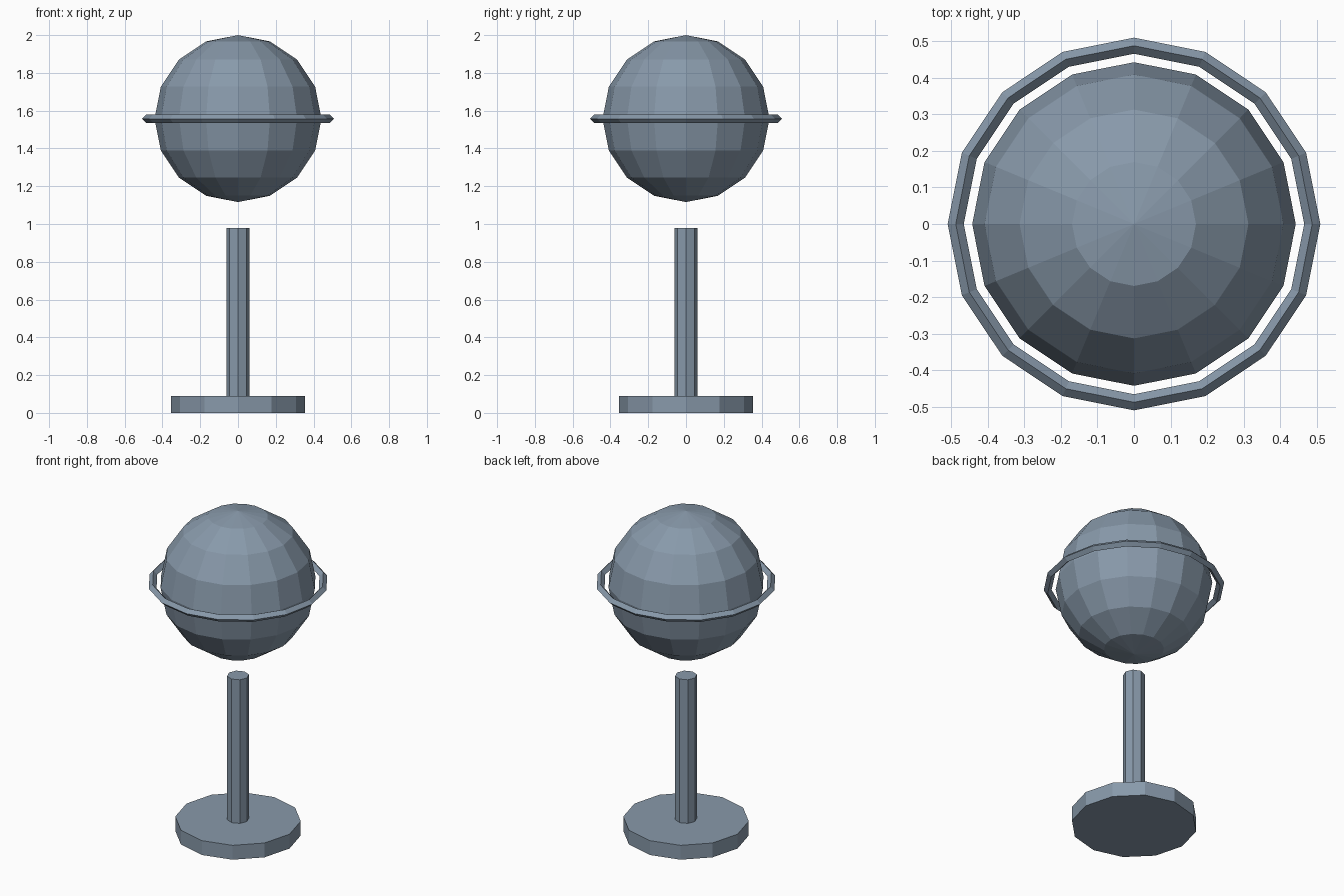
import bpy
import bmesh
from math import cos, sin, tau

cube = bpy.data.objects.get("Cube")
if cube:
    bpy.data.objects.remove(cube, do_unlink=True)

COLOUR = (0.246, 0.319, 0.402, 1)
steel = bpy.data.materials.new("blue_grey")
steel.use_nodes = True
steel.diffuse_color = COLOUR
steel.node_tree.nodes["Principled BSDF"].inputs["Base Color"].default_value = COLOUR


def finish(name, bm, z=0):
    """Turn a bmesh into a flat-shaded object at height z."""
    bmesh.ops.recalc_face_normals(bm, faces=bm.faces)
    mesh = bpy.data.meshes.new(name)
    bm.to_mesh(mesh)
    bm.free()
    mesh.materials.append(steel)
    obj = bpy.data.objects.new(name, mesh)
    obj.location.z = z
    bpy.context.collection.objects.link(obj)


def prism(name, sides, radius, bottom, top):
    """Upright prism with corners on the x and y axes."""
    bm = bmesh.new()
    bm.faces.new([bm.verts.new((radius * cos(tau * i / sides),
                                radius * sin(tau * i / sides), 0))
                  for i in range(sides)])
    grown = bmesh.ops.extrude_face_region(bm, geom=bm.faces[:])["geom"]
    for v in grown:
        if isinstance(v, bmesh.types.BMVert):
            v.co.z = top - bottom
    # Restore the bottom cap if the extrusion consumed it
    rim = [e for e in bm.edges if e.is_boundary]
    if rim:
        bmesh.ops.holes_fill(bm, edges=rim)
    finish(name, bm, bottom)


# Stand
prism("base", 12, 0.354, 0, 0.089)
prism("stem", 8, 0.062, 0.089, 0.98)

# Floating globe
bm = bmesh.new()
bmesh.ops.create_uvsphere(bm, u_segments=16, v_segments=8, radius=0.442)
finish("globe", bm, 1.558)

# Ring with a diamond cross-section
bm = bmesh.new()
loops = []
for i in range(16):
    a = tau * i / 16
    loops.append([])
    for j in range(4):
        r = 0.487 + 0.022 * cos(tau * j / 4)
        loops[-1].append(bm.verts.new((r * cos(a), r * sin(a), 0.022 * sin(tau * j / 4))))
for i, loop in enumerate(loops):
    after = loops[(i + 1) % 16]
    for j in range(4):
        k = (j + 1) % 4
        bm.faces.new((loop[j], after[j], after[k], loop[k]))
finish("ring", bm, 1.557)
